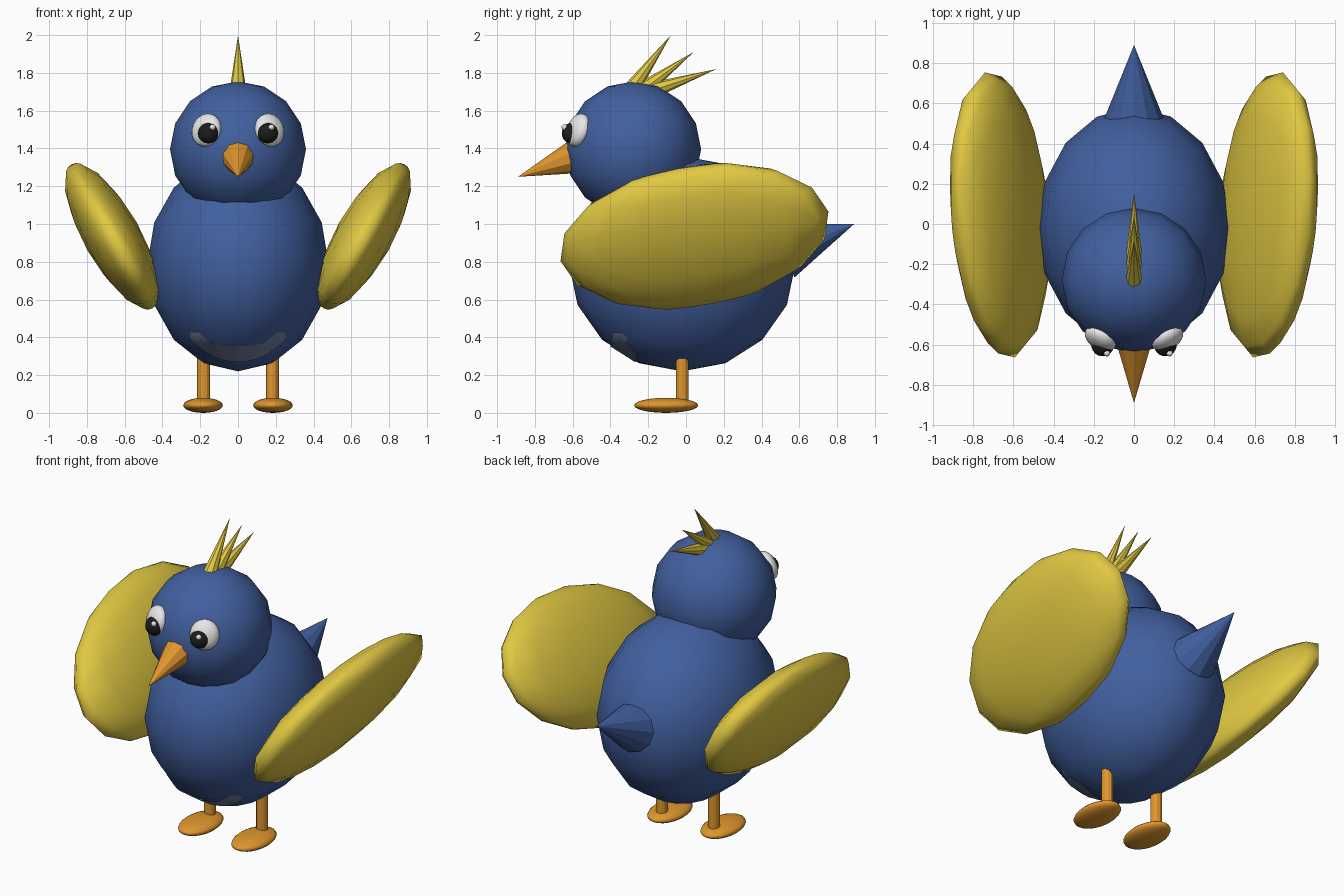
import bpy, bmesh, math
from mathutils import Vector, Matrix
from mathutils.bvhtree import BVHTree

cube = bpy.data.objects.get("Cube")
if cube:
    bpy.data.objects.remove(cube, do_unlink=True)


def material(name, rgb):
    m = bpy.data.materials.new(name)
    m.use_nodes = True
    color = (*rgb, 1)
    m.diffuse_color = color
    m.node_tree.nodes["Principled BSDF"].inputs["Base Color"].default_value = color
    return m


blue = material("blue", (0.054, 0.117, 0.35))
yellow = material("yellow", (0.75, 0.58, 0.055))
orange = material("orange", (0.74, 0.305, 0.027))
white = material("white", (0.8, 0.8, 0.8))
black = material("black", (0.012, 0.012, 0.012))
grey_blue = material("grey_blue", (0.17, 0.22, 0.36))


def finish(name, bm, mat, smooth):
    bmesh.ops.recalc_face_normals(bm, faces=bm.faces)
    for f in bm.faces:
        f.smooth = smooth
    mesh = bpy.data.meshes.new(name)
    bm.to_mesh(mesh)
    bm.free()
    mesh.materials.append(mat)
    obj = bpy.data.objects.new(name, mesh)
    bpy.context.collection.objects.link(obj)
    return obj


def ellipsoid(name, center, radii, mat, rot=Matrix(), segments=16):
    bm = bmesh.new()
    bmesh.ops.create_uvsphere(bm, u_segments=segments, v_segments=segments // 2, radius=1)
    bm.transform(Matrix.Translation(center) @ rot @ Matrix.Diagonal((*radii, 1)))
    return finish(name, bm, mat, True)


def cone(name, base, tip, r_base, mat, sides, r_tip=0):
    base, tip = Vector(base), Vector(tip)
    axis = tip - base
    bm = bmesh.new()
    bmesh.ops.create_cone(bm, cap_ends=True, segments=sides, radius1=r_base,
                          radius2=r_tip, depth=axis.length)
    bmesh.ops.remove_doubles(bm, verts=bm.verts, dist=1e-5)
    bm.transform(Matrix.Translation((base + tip) / 2)
                 @ axis.to_track_quat('Z', 'Y').to_matrix().to_4x4())
    return finish(name, bm, mat, False)


# Body and head
body = ellipsoid("body", (0, -0.02, 0.79), (0.48, 0.6, 0.57), blue)
head_center = Vector((0, -0.28, 1.395))
ellipsoid("head", head_center, (0.36, 0.36, 0.36), blue)

# Beak and tail
cone("beak", (0, -0.59, 1.355), (0, -0.89, 1.25), 0.09, orange, 10)
cone("tail", (0, 0.52, 0.857), (0, 0.89, 1.0), 0.15, blue, 12)

# Crest feathers
feathers = [((-0.32, 1.67), (-0.08, 2.0)),
            ((-0.27, 1.68), (0.04, 1.91)),
            ((-0.23, 1.69), (0.16, 1.82))]
for i, (base, tip) in enumerate(feathers):
    cone(f"crest_feather_{i + 1}", (0, *base), (0, *tip), 0.05, yellow, 8)

# Paired parts
for side, s in (("left", 1), ("right", -1)):
    tilt = (Matrix.Rotation(s * math.radians(29.5), 4, 'Y')
            @ Matrix.Rotation(math.radians(12), 4, 'X'))
    ellipsoid(f"{side}_wing", (s * 0.667, 0.045, 0.935), (0.15, 0.725, 0.42), yellow, tilt)

    eye = Vector((s * 0.167, -0.57, 1.497))
    facing = (eye - head_center).to_track_quat('Y', 'Z').to_matrix().to_4x4()
    ellipsoid(f"{side}_eye", eye, (0.085, 0.05, 0.09), white, facing, 24)
    ellipsoid(f"{side}_pupil", (s * 0.156, -0.602, 1.48), (0.056, 0.056, 0.056), black,
              segments=24)
    ellipsoid(f"{side}_eye_glint", (s * 0.156 + 0.021, -0.643, 1.512),
              (0.016, 0.016, 0.016), white)

    cone(f"{side}_leg", (s * 0.182, -0.02, 0.04), (s * 0.182, -0.02, 0.36),
         0.034, orange, 12, 0.034)
    ellipsoid(f"{side}_foot", (s * 0.185, -0.105, 0.04), (0.105, 0.17, 0.04), orange,
              segments=24)

# Belly patch: a crescent laid on the front of the body
surface = BVHTree.FromPolygons([v.co for v in body.data.vertices],
                               [p.vertices for p in body.data.polygons])
bm = bmesh.new()
columns, rows = 28, 4
grid = []
for i in range(columns + 1):
    t = 2 * i / columns - 1
    low = 0.275 + 0.125 * abs(t) ** 2.2
    high = 0.36 + 0.07 * min(1, abs(t) * 1.25) ** 3
    line = []
    for j in range(rows + 1):
        z = low + (high - low) * j / rows
        point, normal, _, _ = surface.ray_cast(Vector((t * 0.255, -2, z)), Vector((0, 1, 0)))
        line.append(bm.verts.new(point + normal * 0.006))
    grid.append(line)
for a, b in zip(grid, grid[1:]):
    for j in range(rows):
        bm.faces.new((a[j], b[j], b[j + 1], a[j + 1]))
patch = finish("belly_patch", bm, grey_blue, True)
if sum(p.normal.y for p in patch.data.polygons) > 0:
    patch.data.flip_normals()
